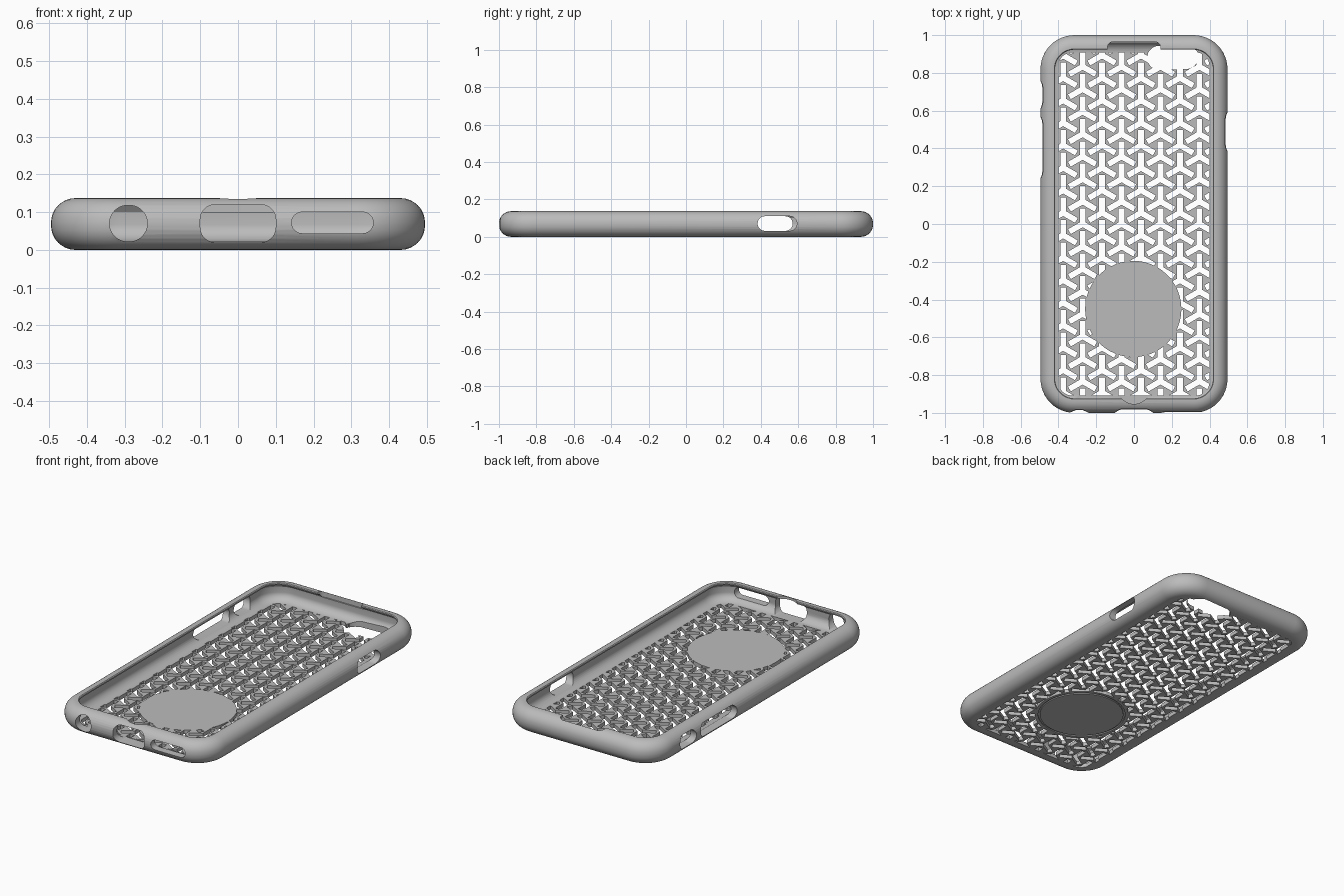
import bpy, bmesh
from math import sin, cos, pi, radians, sqrt
from mathutils import Matrix

cube = bpy.data.objects.get("Cube")
if cube:
    bpy.data.objects.remove(cube)

HALF_X, HALF_Y, HEIGHT, CORNER = 0.495, 1.0, 0.137, 0.18
EDGE, FLOOR = 0.065, 0.022

grey = bpy.data.materials.new("soft grey")
grey.use_nodes = True
colour = (0.5, 0.5, 0.5, 1)
grey.diffuse_color = colour
grey.node_tree.nodes["Principled BSDF"].inputs["Base Color"].default_value = colour


def make_object(name, bm):
    bmesh.ops.recalc_face_normals(bm, faces=bm.faces)
    mesh = bpy.data.meshes.new(name)
    bm.to_mesh(mesh)
    bm.free()
    mesh.materials.append(grey)
    ob = bpy.data.objects.new(name, mesh)
    bpy.context.collection.objects.link(ob)
    return ob


def rounded(hx, hy, r, steps=12):
    """Outline of a rounded rectangle, anticlockwise."""
    pts = []
    for k, (sx, sy) in enumerate([(1, 1), (-1, 1), (-1, -1), (1, -1)]):
        for i in range(steps + 1):
            a = (k + i / steps) * pi / 2
            pts.append((sx * (hx - r) + r * cos(a), sy * (hy - r) + r * sin(a)))
    return pts


def add_prism(bm, outline, low, high, matrix=Matrix()):
    rings = [[bm.verts.new(matrix @ Matrix.Translation((x, y, z)).translation)
              for x, y in outline] for z in (low, high)]
    bm.faces.new(rings[0][::-1])
    bm.faces.new(rings[1])
    n = len(outline)
    for i in range(n):
        j = (i + 1) % n
        bm.faces.new((rings[0][i], rings[0][j], rings[1][j], rings[1][i]))


def prism(name, outline, low, high, matrix=Matrix()):
    bm = bmesh.new()
    add_prism(bm, outline, low, high, matrix)
    return make_object(name, bm)


def combine(ob, other, operation="DIFFERENCE"):
    """Apply a boolean and discard the helper."""
    mod = ob.modifiers.new("cut", "BOOLEAN")
    mod.operation, mod.object, mod.solver = operation, other, "EXACT"
    graph = bpy.context.evaluated_depsgraph_get()
    mesh = bpy.data.meshes.new_from_object(ob.evaluated_get(graph))
    ob.modifiers.clear()
    ob.data = mesh
    bpy.data.objects.remove(other)


# Shell: rounded-rectangle rings following the wall profile, outside then inside
profile = []
steps = 8
for i in range(steps + 1):
    a = i / steps * pi / 2
    profile.append((EDGE * (1 - sin(a)), EDGE * (1 - cos(a))))
for i in range(steps + 1):
    a = i / steps * pi / 2
    profile.append((EDGE * (1 - cos(a)), HEIGHT - EDGE * (1 - sin(a))))
profile += [(0.073, HEIGHT), (0.077, 0.133), (0.075, 0.124), (0.055, 0.117), (0.042, 0.1)]
for i in range(steps + 1):
    a = i / steps * pi / 2
    profile.append((0.095 - 0.055 * cos(a), FLOOR + 0.045 * (1 - sin(a))))

bm = bmesh.new()
rings = [[bm.verts.new((x, y, z)) for x, y in
          rounded(HALF_X - inset, HALF_Y - inset, CORNER - inset)]
         for inset, z in profile]
for a, b in zip(rings, rings[1:]):
    for i in range(len(a)):
        j = (i + 1) % len(a)
        bm.faces.new((a[i], a[j], b[j], b[i]))
bm.faces.new(rings[0][::-1])
bm.faces.new(rings[-1])
case = make_object("phone_case", bm)

# Lattice: interlocking three-armed slots on a triangular grid
PITCH, WIDTH, ARM = 0.119, 0.03, 0.081
h = WIDTH / 2
tripod = []
for k in range(3):
    turn = Matrix.Rotation(radians(120 * k), 2)
    for p in [(h, h / sqrt(3)), (h, ARM), (-h, ARM)]:
        x, y = turn @ Matrix.Translation((*p, 0)).translation.xy
        tripod.append((x, y))

bm = bmesh.new()
column = PITCH * sqrt(3) / 2
for i in range(-5, 6):
    for j in range(-9, 10):
        x = -0.066 + i * column
        y = j * PITCH + (i % 2) * PITCH / 2
        add_prism(bm, tripod, -0.05, 0.06, Matrix.Translation((x, y, 0)))
slots = make_object("slot_cutter", bm)
combine(slots, prism("slot_region", rounded(0.399, 0.908, 0.07), -0.04, 0.05), "INTERSECT")

# Solid round panel is kept free of slots
panel = Matrix.Translation((-0.004, -0.45, 0))
combine(slots, prism("panel_keep", rounded(0.255, 0.255, 0.2549), -0.1, 0.1, panel))
combine(case, slots)

# Thin ring groove under the round panel
groove = prism("groove", rounded(0.238, 0.238, 0.2379), -0.02, 0.006, panel)
combine(groove, prism("groove_core", rounded(0.228, 0.228, 0.2279), -0.1, 0.1, panel))
combine(case, groove)

# Camera opening in the back
camera_at = Matrix.Translation((0.205, 0.882, 0)) @ Matrix.Rotation(radians(2), 4, "Z")
combine(case, prism("camera_hole", rounded(0.135, 0.064, 0.0639), -0.05, 0.08, camera_at))

# Earpiece recess and home button dip in the lip
combine(case, prism("earpiece", rounded(0.14, 0.055, 0.03), 0.1, 0.2,
                    Matrix.Translation((0, 0.91, 0))))
combine(case, prism("home_dip", rounded(0.085, 0.085, 0.0849), 0.1, 0.2,
                    Matrix.Translation((0, -0.868, 0))))

# Ports along the front edge: audio, charger, speaker
for x, z, hx, hz, r in [(-0.29, 0.07, 0.05, 0.048, 0.0479),
                        (0, 0.07, 0.1, 0.05, 0.04),
                        (0.25, 0.072, 0.108, 0.028, 0.0279)]:
    at = Matrix.Translation((x, -1, z)) @ Matrix.Rotation(pi / 2, 4, "X")
    combine(case, prism("port", rounded(hx, hz, r), -0.09, 0.1, at))

# Side button openings: power on one side, mute and volume on the other
for side, y, half in [(1, 0.488, 0.105), (-1, 0.685, 0.075), (-1, 0.405, 0.165)]:
    at = Matrix.Translation((side * HALF_X, y, 0.071)) @ Matrix(
        ((0, 0, 1, 0), (1, 0, 0, 0), (0, 1, 0, 0), (0, 0, 0, 1)))
    combine(case, prism("button", rounded(half, 0.039, 0.0389), -0.09, 0.09, at))

# Smooth rounded walls with crisp cut edges
bpy.ops.object.select_all(action="DESELECT")
case.select_set(True)
bpy.context.view_layer.objects.active = case
bpy.ops.object.shade_smooth_by_angle(angle=radians(30))
